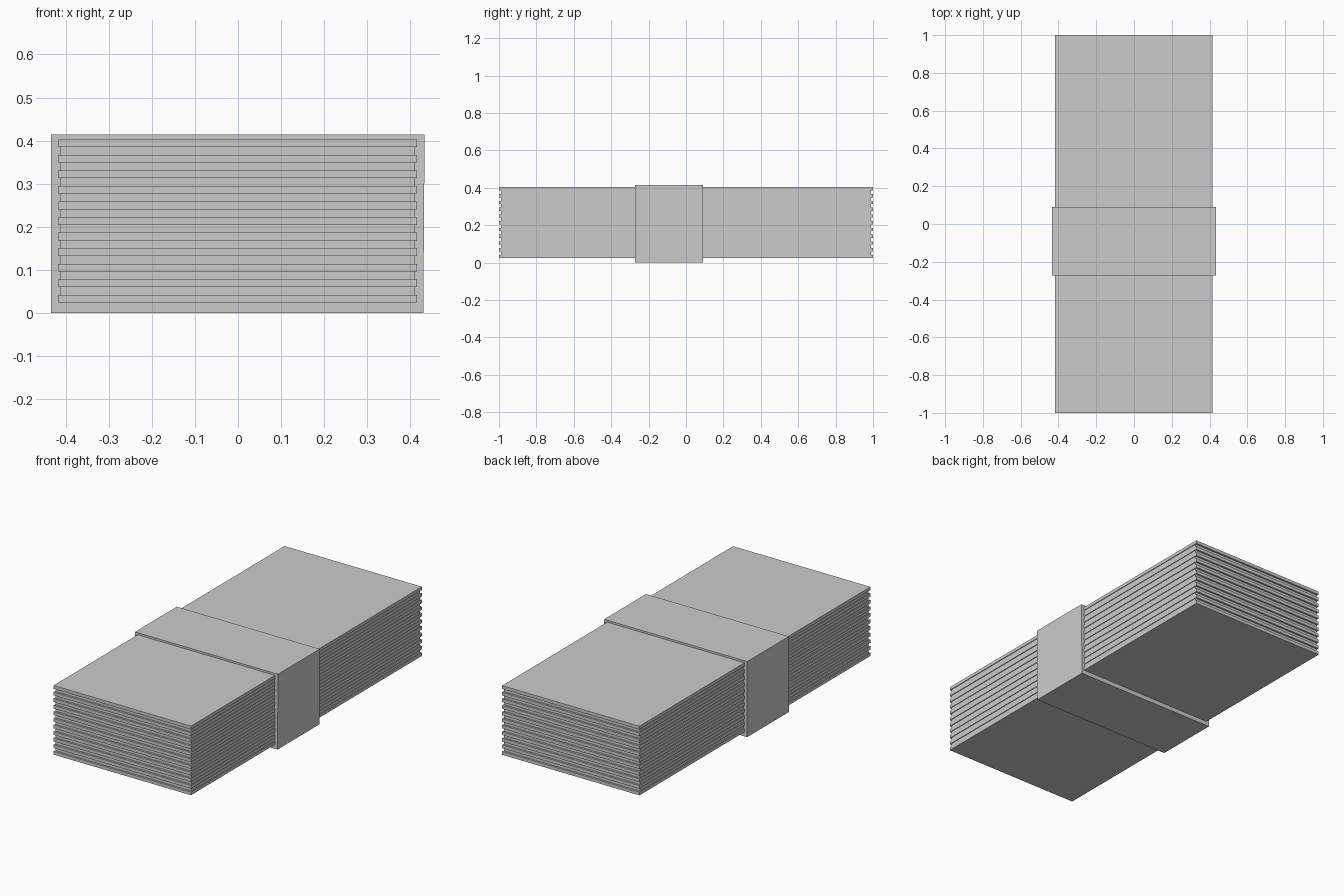
import bpy
import bmesh
from mathutils import Vector

cube = bpy.data.objects.get("Cube")
if cube:
    bpy.data.objects.remove(cube, do_unlink=True)

GREY = (0.6, 0.6, 0.6, 1.0)
paper = bpy.data.materials.new("paper grey")
paper.use_nodes = True
paper.diffuse_color = GREY
paper.node_tree.nodes["Principled BSDF"].inputs["Base Color"].default_value = GREY


def box(name, low, high):
    """Axis-aligned box between two corners."""
    low, high = Vector(low), Vector(high)
    bm = bmesh.new()
    bmesh.ops.create_cube(bm, size=1)
    for v in bm.verts:
        v.co = (low + high) / 2 + v.co * (high - low)
    mesh = bpy.data.meshes.new(name)
    bm.to_mesh(mesh)
    bm.free()
    mesh.materials.append(paper)
    obj = bpy.data.objects.new(name, mesh)
    bpy.context.collection.objects.link(obj)
    return obj


# Bundle of sheets: wide layers separated by slightly recessed ones
COUNT, BOTTOM, PITCH, THICK = 11, 0.024, 0.0361, 0.018
for i in range(COUNT):
    z = BOTTOM + i * PITCH
    box(f"sheet_{i + 1}", (-0.418, -1, z), (0.415, 1, z + THICK))
    if i < COUNT - 1:
        box(f"recessed_sheet_{i + 1}", (-0.413, -0.99, z + THICK),
            (0.411, 0.99, z + PITCH))

# Wrapping band, leaning out a touch on one side
band = box("wrapping_band", (-0.434, -0.272, 0), (0.43, 0.09, 0.414))
for v in band.data.vertices:
    if v.co.x > 0 and v.co.z > 0.2:
        v.co.x += 0.003
